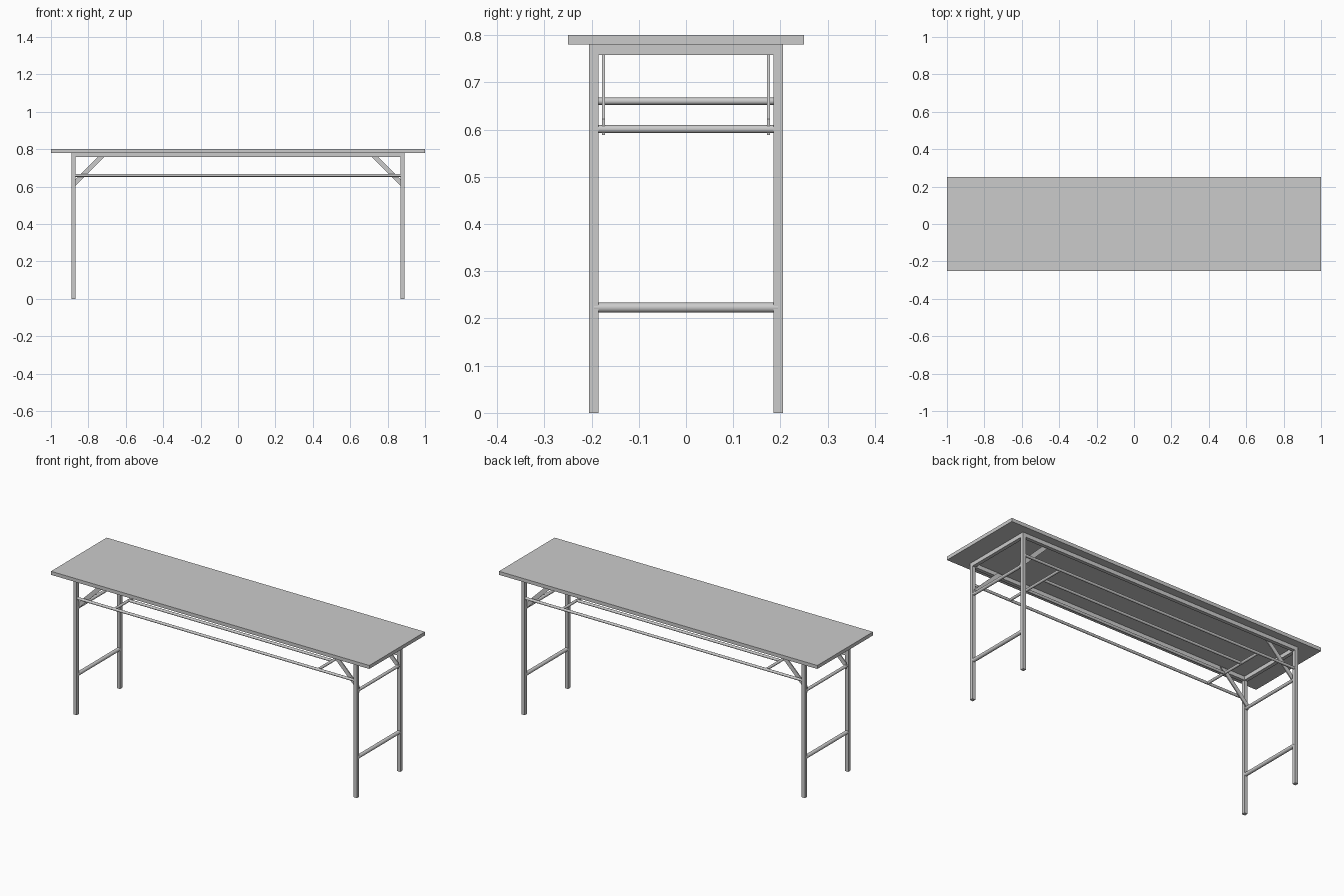
import bpy, math
from mathutils import Vector

if "Cube" in bpy.data.objects:
    bpy.data.objects.remove(bpy.data.objects["Cube"])

def box(name, size, loc, rot_y=0.0):
    bpy.ops.mesh.primitive_cube_add(size=1, location=loc, rotation=(0, rot_y, 0))
    o = bpy.context.object
    o.name = name
    o.scale = size
    bpy.ops.object.transform_apply(location=False, rotation=False, scale=True)
    return o

def rod(name, a, b, r):
    a, b = Vector(a), Vector(b)
    d = b - a
    bpy.ops.mesh.primitive_cylinder_add(vertices=24, radius=r, depth=d.length, location=(a + b) / 2)
    o = bpy.context.object
    o.name = name
    o.rotation_euler = d.to_track_quat('Z', 'Y').to_euler()
    bpy.ops.object.shade_smooth_by_angle()
    return o

LX, LY, T = 0.88, 0.195, 0.02   # leg centre and tube size
SX = 0.64                       # shelf crossbar position

# table top
box("table_top", (2, 0.5, 0.02), (0, 0, 0.79))

for sy in (-1, 1):
    # under-top side rail, shelf outer and inner rods
    box("frame_side_rail", (2 * LX - T, T, 0.022), (0, sy * LY, 0.769))
    rod("shelf_outer_rod", (-LX, sy * LY, 0.66), (LX, sy * LY, 0.66), 0.0075)
    rod("shelf_inner_rod", (-SX, sy * 0.065, 0.66), (SX, sy * 0.065, 0.66), 0.0075)

for sx in (-1, 1):
    # end rail and crossbars
    box("frame_end_rail", (T, 2 * LY - T, 0.022), (sx * LX, 0, 0.769))
    rod("upper_leg_crossbar", (sx * LX, -LY, 0.601), (sx * LX, LY, 0.601), 0.0085)
    rod("lower_leg_crossbar", (sx * LX, -LY, 0.223), (sx * LX, LY, 0.223), 0.0105)
    rod("shelf_crossbar", (sx * SX, -LY, 0.66), (sx * SX, LY, 0.66), 0.0075)
    for sy in (-1, 1):
        box("leg", (T, T, 0.78), (sx * LX, sy * LY, 0.39))
        # flat folding brace, cut level under the top and flush with the leg
        me = bpy.data.meshes.new("brace")
        prof = [(0.885, 0.588), (0.885, 0.622), (0.738, 0.769), (0.70, 0.769)]
        prof = [(0.885, 0.588), (0.704, 0.769), (0.738, 0.769), (0.885, 0.622)]
        vs = [(sx * x, sy * y, z) for y in (0.172, 0.178) for x, z in prof]
        fs = [(0, 1, 2, 3), (7, 6, 5, 4)] + [(i, i + 4, (i + 1) % 4 + 4, (i + 1) % 4) for i in range(4)]
        if sx * sy < 0:
            fs = [f[::-1] for f in fs]
        me.from_pydata(vs, [], fs)
        bpy.context.collection.objects.link(bpy.data.objects.new("brace", me))
